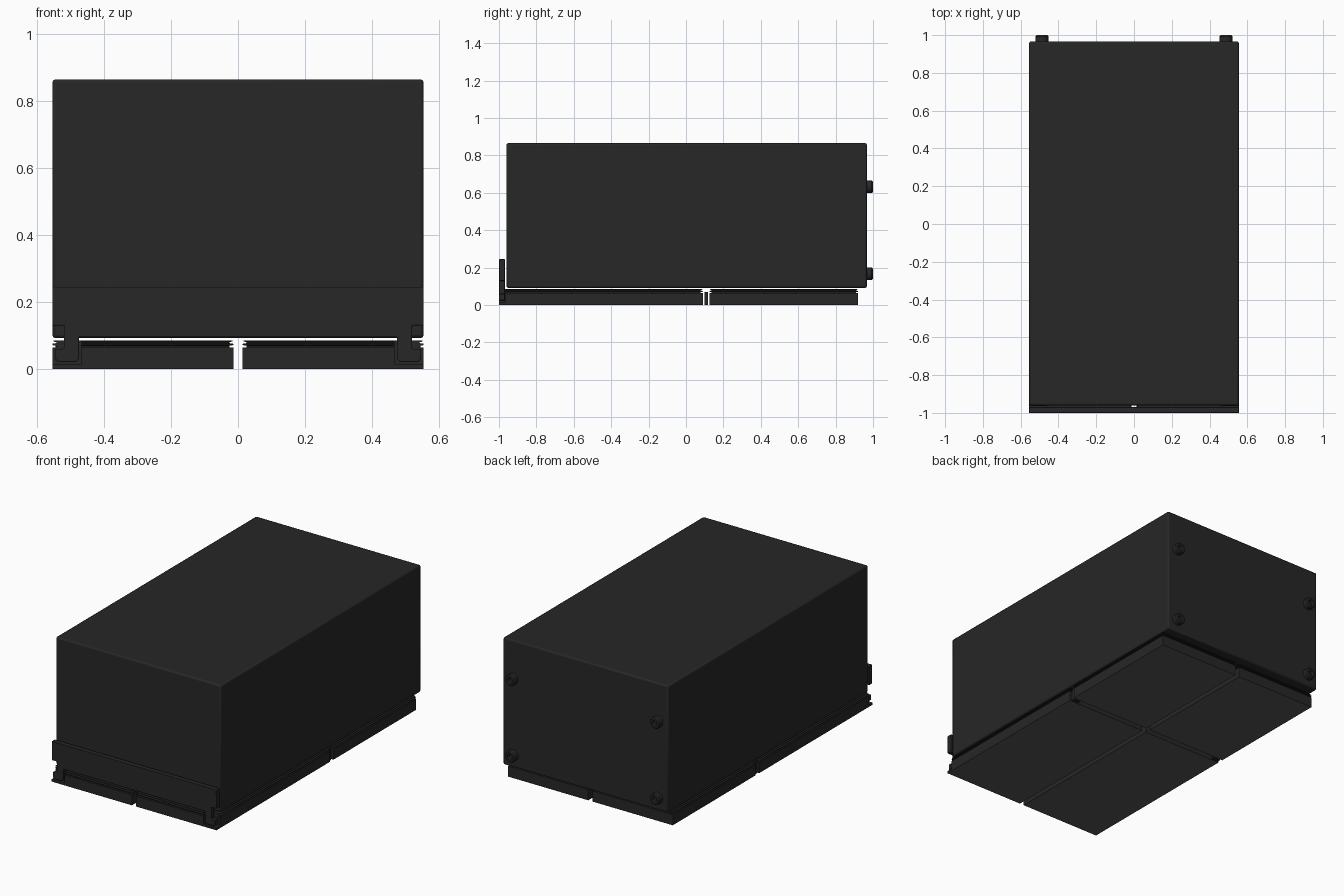
import bpy, bmesh, math
from mathutils import Matrix, Vector

if "Cube" in bpy.data.objects:
    bpy.data.objects.remove(bpy.data.objects["Cube"])


def material(name, v):
    m = bpy.data.materials.new(name)
    m.diffuse_color = (v, v, v, 1)
    m.use_nodes = True
    m.node_tree.nodes["Principled BSDF"].inputs["Base Color"].default_value = m.diffuse_color
    return m


DARK = material("dark_plastic", 0.02)
GREY = material("grey_pad", 0.09)


def finish(name, bm, mats=(DARK,), bevel=0, segments=2):
    bmesh.ops.recalc_face_normals(bm, faces=bm.faces)
    me = bpy.data.meshes.new(name)
    bm.to_mesh(me)
    bm.free()
    ob = bpy.data.objects.new(name, me)
    bpy.context.collection.objects.link(ob)
    for m in mats:
        me.materials.append(m)
    if bevel:
        mod = ob.modifiers.new("bevel", 'BEVEL')
        mod.width, mod.segments, mod.limit_method = bevel, segments, 'ANGLE'
    return ob


def smooth(ob):
    bpy.ops.object.select_all(action='DESELECT')
    ob.select_set(True)
    bpy.context.view_layer.objects.active = ob
    bpy.ops.object.shade_smooth_by_angle(angle=math.radians(30))


def box(name, lo, hi, bevel=0):
    lo, hi = Vector(lo), Vector(hi)
    bm = bmesh.new()
    bmesh.ops.create_cube(bm, size=1, matrix=Matrix.Translation((lo + hi) / 2)
                          @ Matrix.Diagonal((*(hi - lo), 1)))
    return finish(name, bm, bevel=bevel)


def stack(name, x0, x1, y0, y1, levels):
    """Rectangular block lofted through (z, inset) levels; grey underside."""
    bm = bmesh.new()
    rings = []
    for z, i in levels:
        pts = ((x0 + i, y0 + i), (x1 - i, y0 + i), (x1 - i, y1 - i), (x0 + i, y1 - i))
        rings.append([bm.verts.new((x, y, z)) for x, y in pts])
    for a, b in zip(rings, rings[1:]):
        for k in range(4):
            bm.faces.new((a[k], a[(k + 1) % 4], b[(k + 1) % 4], b[k]))
    bm.faces.new(rings[0]).material_index = 1
    bm.faces.new(rings[-1])
    return finish(name, bm, (DARK, GREY))


# Main housing
smooth(box("housing", (-0.555, -0.96, 0.092), (0.555, 0.967, 0.865), 0.009))

# Four base blocks with a grooved upper rim
LEVELS = [(0, 0), (0.064, 0), (0.064, 0.012), (0.069, 0.012), (0.071, 0), (0.075, 0),
          (0.077, 0.012), (0.080, 0.012), (0.082, 0.003), (0.085, 0.003)]
for s, side in ((-1, "left"), (1, "right")):
    x0, x1 = sorted((s * 0.014, s * 0.555))
    front = stack("base_front_" + side, x0, x1, -1.0, 0.09, LEVELS)
    stack("base_rear_" + side, x0, x1, 0.125, 0.92, LEVELS)

    # Pocket in the front block that receives the hook
    a, b = sorted((s * 0.467, s * 0.6))
    cutter = box("hook_pocket_cutter_" + side, (a, -1.05, 0.014), (b, -0.964, 0.15))
    cutter.hide_render = True
    cutter.hide_viewport = True
    mod = front.modifiers.new("pocket", 'BOOLEAN')
    mod.operation, mod.object, mod.solver = 'DIFFERENCE', cutter, 'EXACT'

    # Small clip in the gap between front and rear blocks
    a, b = sorted((s * 0.50, s * 0.545))
    box("base_clip_" + side, (a, 0.098, 0), (b, 0.118, 0.07))

# Front latch bar with a hook at each end
half = [(0.475, 0.095), (0.475, 0.03), (0.485, 0.02), (0.537, 0.02), (0.547, 0.03),
        (0.547, 0.06), (0.52, 0.06), (0.52, 0.13), (0.555, 0.13), (0.555, 0.245)]
outline = half + [(-x, z) for x, z in reversed(half)]
bm = bmesh.new()
face = bm.faces.new([bm.verts.new((x, -1.0, z)) for x, z in outline])
ext = bmesh.ops.extrude_face_region(bm, geom=[face])["geom"]
bmesh.ops.translate(bm, vec=(0, 0.031, 0),
                    verts=[v for v in ext if isinstance(v, bmesh.types.BMVert)])
smooth(finish("latch_bar", bm, bevel=0.003))

# Socket-head screws on the back
for x in (-0.487, 0.487):
    for z in (0.167, 0.632):
        bm = bmesh.new()
        rings = []
        for r, y in ((0.034, 0.962), (0.034, 0.993), (0.028, 1.0),
                     (0.017, 1.0), (0.015, 0.982)):
            rings.append([bm.verts.new((x + r * math.cos(k * math.tau / 24), y,
                                        z + r * math.sin(k * math.tau / 24)))
                          for k in range(24)])
        for a, b in zip(rings, rings[1:]):
            for k in range(24):
                bm.faces.new((a[k], a[(k + 1) % 24], b[(k + 1) % 24], b[k]))
        bm.faces.new(rings[0])
        bm.faces.new(rings[-1])
        smooth(finish("back_screw", bm))
